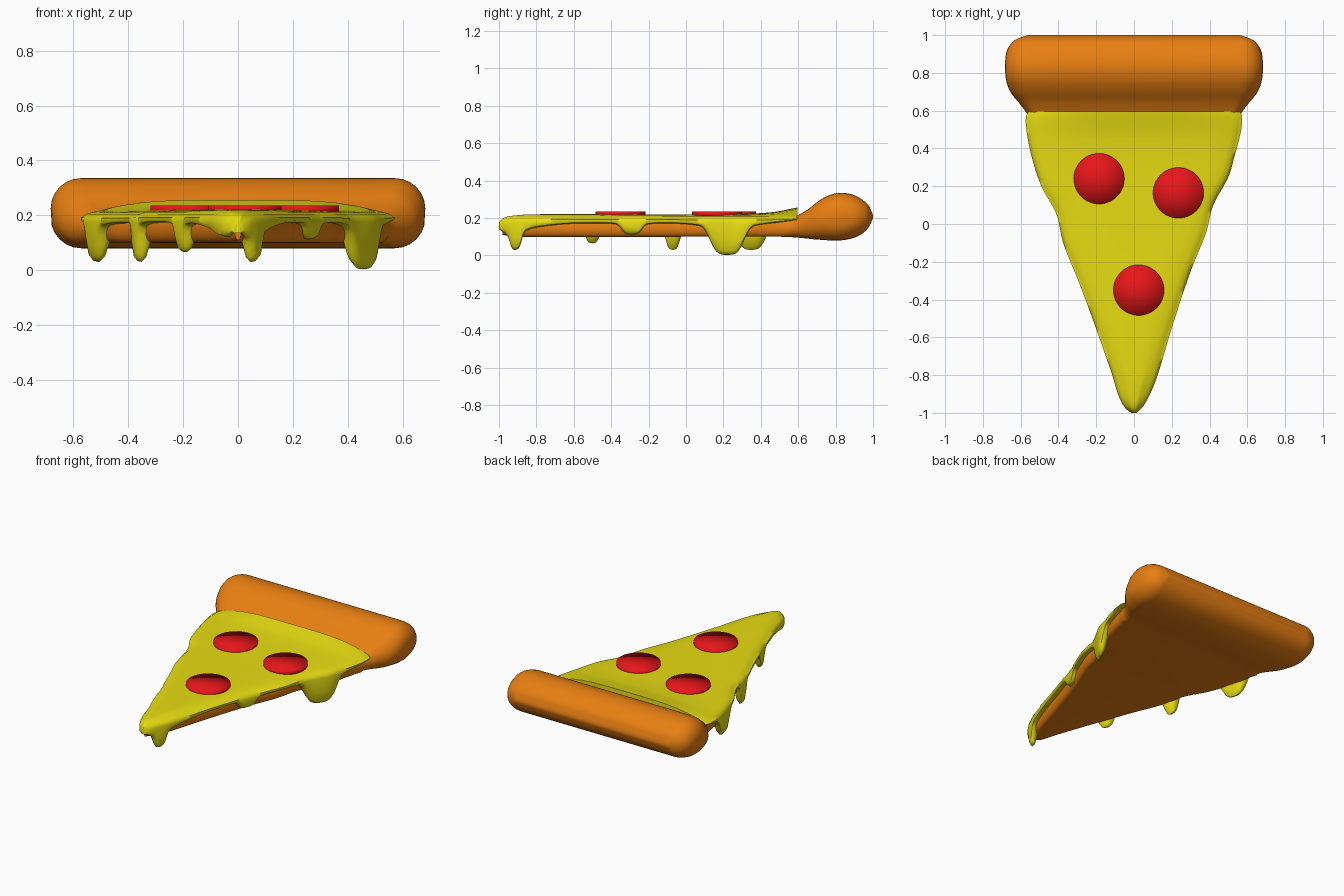
import bpy, bmesh, math

if "Cube" in bpy.data.objects:
    bpy.data.objects.remove(bpy.data.objects["Cube"], do_unlink=True)


def material(name, r, g, b):
    m = bpy.data.materials.new(name)
    m.use_nodes = True
    m.diffuse_color = (r, g, b, 1)
    m.node_tree.nodes["Principled BSDF"].inputs["Base Color"].default_value = (r, g, b, 1)
    return m


crust_orange = material("crust orange", 0.8, 0.21, 0.006)
cheese_yellow = material("cheese yellow", 0.8, 0.72, 0.006)
pepperoni_red = material("pepperoni red", 0.8, 0.008, 0.01)


def curve(points):
    """Smooth function through (position, value) points."""
    def slope(i):
        a, b = points[max(i - 1, 0)], points[min(i + 1, len(points) - 1)]
        return (b[1] - a[1]) / (b[0] - a[0])

    def f(y):
        i = max([k for k in range(len(points) - 1) if points[k][0] <= y], default=0)
        (y0, v0), (y1, v1) = points[i], points[i + 1]
        h = y1 - y0
        t = min(max((y - y0) / h, 0), 1)
        return ((1 + 2 * t) * (1 - t) ** 2 * v0 + t * (1 - t) ** 2 * h * slope(i)
                + t * t * (3 - 2 * t) * v1 + t * t * (t - 1) * h * slope(i + 1))
    return f


def loft(name, mat, rows):
    """Skin a list of equal-length closed sections and cap the ends."""
    bm = bmesh.new()
    rings = [[bm.verts.new(p) for p in row] for row in rows]
    n = len(rings[0])
    for a, b in zip(rings, rings[1:]):
        for i in range(n):
            j = (i + 1) % n
            bm.faces.new((a[i], a[j], b[j], b[i]))
    bm.faces.new(rings[0])
    bm.faces.new(rings[-1])
    bmesh.ops.recalc_face_normals(bm, faces=bm.faces)
    return finish(name, mat, bm, 50)


def finish(name, mat, bm, angle):
    me = bpy.data.meshes.new(name)
    bm.to_mesh(me)
    bm.free()
    me.materials.append(mat)
    ob = bpy.data.objects.new(name, me)
    bpy.context.collection.objects.link(ob)
    bpy.ops.object.select_all(action="DESELECT")
    ob.select_set(True)
    bpy.context.view_layer.objects.active = ob
    bpy.ops.object.shade_smooth_by_angle(angle=math.radians(angle))
    return ob


def steps(a, b, n):
    return [a + (b - a) * i / n for i in range(n + 1)]


# Outlines of the slice, seen from above
left_edge = curve([(-1, .015), (-.97, .05), (-.9, .085), (-.8, .115), (-.5, .22), (-.3, .295),
                   (-.1, .375), (.05, .41), (.2, .49), (.35, .54), (.5, .57), (.57, .572), (.595, .56)])
right_edge = curve([(-1, .015), (-.97, .045), (-.9, .085), (-.8, .125), (-.55, .2), (-.25, .3),
                    (-.05, .38), (.1, .42), (.25, .5), (.35, .53), (.5, .568), (.57, .572), (.595, .56)])

# Dough and rolled crust in one skin
crust_width = curve([(.5, .54), (.58, .565), (.63, .6), (.7, .655), (.78, .68), (.9, .678),
                     (.95, .655), (.98, .62), (1, .56)])
low = curve([(-.98, .11), (-.9, .1), (.5, .1), (.6, .095), (.7, .085), (.82, .08), (.9, .095),
             (.95, .122), (.98, .155), (1, .2)])
high = curve([(-.98, .17), (-.9, .19), (.45, .195), (.56, .2), (.65, .245), (.7, .285), (.76, .32),
              (.83, .335), (.9, .322), (.95, .292), (.98, .262), (1, .215)])


def dough_section(y):
    z0, z1 = low(y), high(y)
    r = min((z1 - z0) / 2, .11)
    pts = []
    for s, edge, start in ((1, right_edge, 0), (-1, left_edge, 1)):
        w = crust_width(y) if y > .5 else max(edge(y) - .03, .012)
        q = min(r, w) if y > .55 else min(.03, w)
        arc = [(w - q + q * math.cos(a), math.sin(a)) for a in steps(-math.pi / 2, math.pi / 2, 12)]
        half = [(s * x, y, (z0 + r if v < 0 else z1 - r) + v * r) for x, v in arc]
        pts += half[::-1] if start == 0 else half
    # Points run over the right end downwards, then up the left end
    return pts


ys = steps(-.98, .5, 60) + steps(.52, .92, 24) + steps(.93, 1, 12)
loft("dough_and_crust", crust_orange, [dough_section(y) for y in ys])

# Melted cheese with drips along both sides: (y, half width, lowest z)
drips = {1: [(-.91, .035, .03), (-.29, .06, .112), (.22, .1, .003)],
         -1: [(-.5, .045, .065), (-.07, .045, .03), (.35, .085, .03)]}
hem = curve([(-1, .14), (-.95, .12), (-.8, .15), (-.6, .17), (.1, .172), (.45, .175), (.595, .19)])
top = curve([(-1, .175), (-.98, .198), (-.93, .212), (-.8, .22), (.2, .22), (.45, .23), (.595, .256)])
rim = curve([(-1, .17), (-.98, .19), (-.93, .205), (-.8, .212), (.4, .21), (.595, .214)])


def hem_height(side, y):
    z = hem(y)
    for c, w, bottom in drips[side]:
        t = abs(y - c) / w
        shape = .82 * math.exp(-t ** 4) + .18 * math.exp(-(t / 1.6) ** 2)
        z -= (hem(c) - bottom) * shape
    return z


def cheese_section(y):
    sides = []
    for s, edge in ((1, right_edge), (-1, left_edge)):
        w, b, zr, zc = edge(y), hem_height(s, y), rim(y), top(y)
        r, t = min(.05, w * .5), min(.06, w * .8)
        pts = [(f * (w - r), zc + (zr - zc) * f ** 4) for f in steps(.08, 1, 6)]
        pts += [(w - r * .4, zr - .008), (w - r * .1, zr - .02), (w, zr - .035 if b < .16 else zr - .02)]
        span = zr - .02 - b
        pts += [(w, b + span * .4), (w - t * .1, b + span * .12), (w - t * .3, b + .003),
                (w - t * .5, b), (w - t * .75, b + span * .1), (w - t, b + span * .45),
                (w - t, max(b + span * .6, .178))]
        sides.append([(s * x, y, z) for x, z in pts])
    return sides[0] + sides[1][::-1]


loft("melted_cheese", cheese_yellow, [cheese_section(y) for y in steps(-1, .595, 170)])

# Pepperoni slices with softly rounded shading
for i, (x, y) in enumerate([(-.185, .24), (.235, .165), (.025, -.35)]):
    bm = bmesh.new()
    bmesh.ops.create_cone(bm, cap_ends=True, cap_tris=True, segments=48,
                          radius1=.134, radius2=.134, depth=.03)
    bmesh.ops.translate(bm, verts=bm.verts, vec=(x, y, .221))
    finish("pepperoni_%d" % (i + 1), pepperoni_red, bm, 180)
